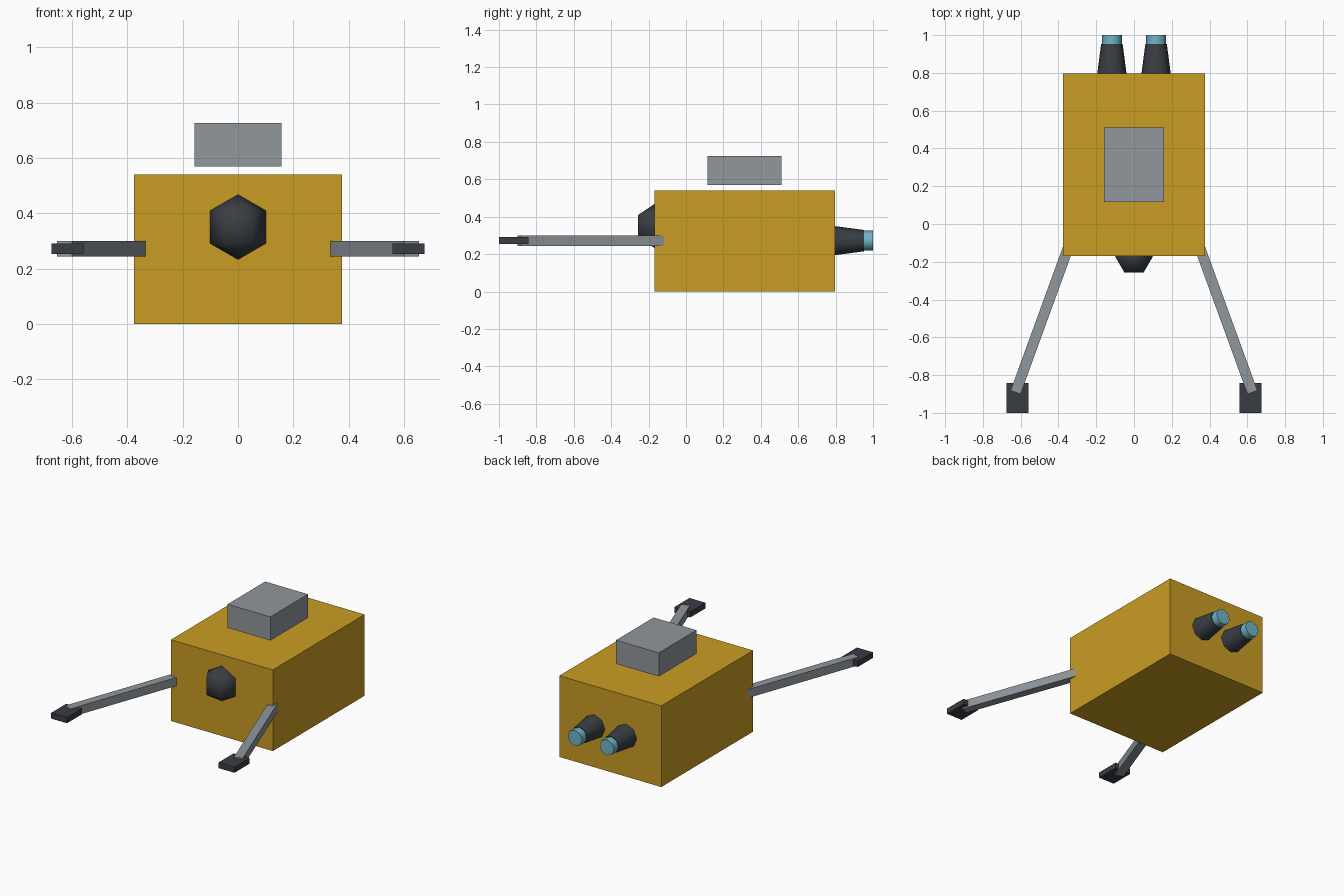
import bpy
import math
from mathutils import Vector

default = bpy.context.scene.objects.get("Cube")
if default:
    bpy.data.objects.remove(default, do_unlink=True)


def material(name, rgb):
    mat = bpy.data.materials.new(name)
    mat.use_nodes = True
    mat.diffuse_color = (*rgb, 1)
    mat.node_tree.nodes["Principled BSDF"].inputs["Base Color"].default_value = (*rgb, 1)
    return mat


yellow = material("hull yellow", (0.59, 0.335, 0.017))
grey = material("metal grey", (0.28, 0.31, 0.335))
dark = material("dark steel", (0.04, 0.048, 0.056))
teal = material("glow teal", (0.16, 0.46, 0.58))


def finish(name, mat, smooth=None):
    obj = bpy.context.object
    obj.name = name
    obj.data.materials.append(mat)
    if smooth:
        bpy.ops.object.shade_smooth_by_angle(angle=math.radians(smooth))
    return obj


def box(name, mat, centre, size, turn=0):
    bpy.ops.mesh.primitive_cube_add(size=1, location=centre, rotation=(0, 0, turn))
    bpy.context.object.scale = size
    bpy.ops.object.transform_apply(location=False, rotation=False, scale=True)
    return finish(name, mat)


def tube(name, mat, x, z, y0, y1, r0, r1):
    # Eight-sided taper running towards +y
    bpy.ops.mesh.primitive_cone_add(vertices=8, radius1=r0, radius2=r1, depth=y1 - y0,
                                    location=(x, (y0 + y1) / 2, z),
                                    rotation=(-math.pi / 2, 0, 0))
    return finish(name, mat, 50)


# Hull and the raised box floating above it
box("hull", yellow, (0, 0.313, 0.27), (0.75, 0.965, 0.54))
box("roof_box", grey, (0, 0.313, 0.647), (0.315, 0.395, 0.157))

# Faceted sensor dome in the nose
bpy.ops.mesh.primitive_uv_sphere_add(segments=6, ring_count=3, radius=0.118,
                                     location=(0, -0.168, 0.35))
dome = finish("sensor_dome", dark, 80)
# Put vertices on the x axis so a flat facet faces forward
if not any(abs(v.co.y) < 0.001 and abs(v.co.x) > 0.05 for v in dome.data.vertices):
    dome.rotation_euler.z = math.radians(30)

for side, s in (("left", 1), ("right", -1)):
    # Thruster with glowing tip
    tube(side + "_thruster", dark, s * 0.117, 0.272, 0.77, 0.952, 0.081, 0.057)
    tube(side + "_thruster_glow", teal, s * 0.117, 0.272, 0.9, 1.0, 0.053, 0.053)

    # Splayed arm with a gripper pad
    start, end = Vector((s * 0.338, -0.097, 0.272)), Vector((s * 0.627, -0.891, 0.272))
    run = end - start
    box(side + "_arm", grey, (start + end) / 2, (run.length, 0.056, 0.056),
        math.atan2(run.y, run.x))
    box(side + "_gripper", dark, (s * 0.616, -0.921, 0.272), (0.117, 0.158, 0.038))
